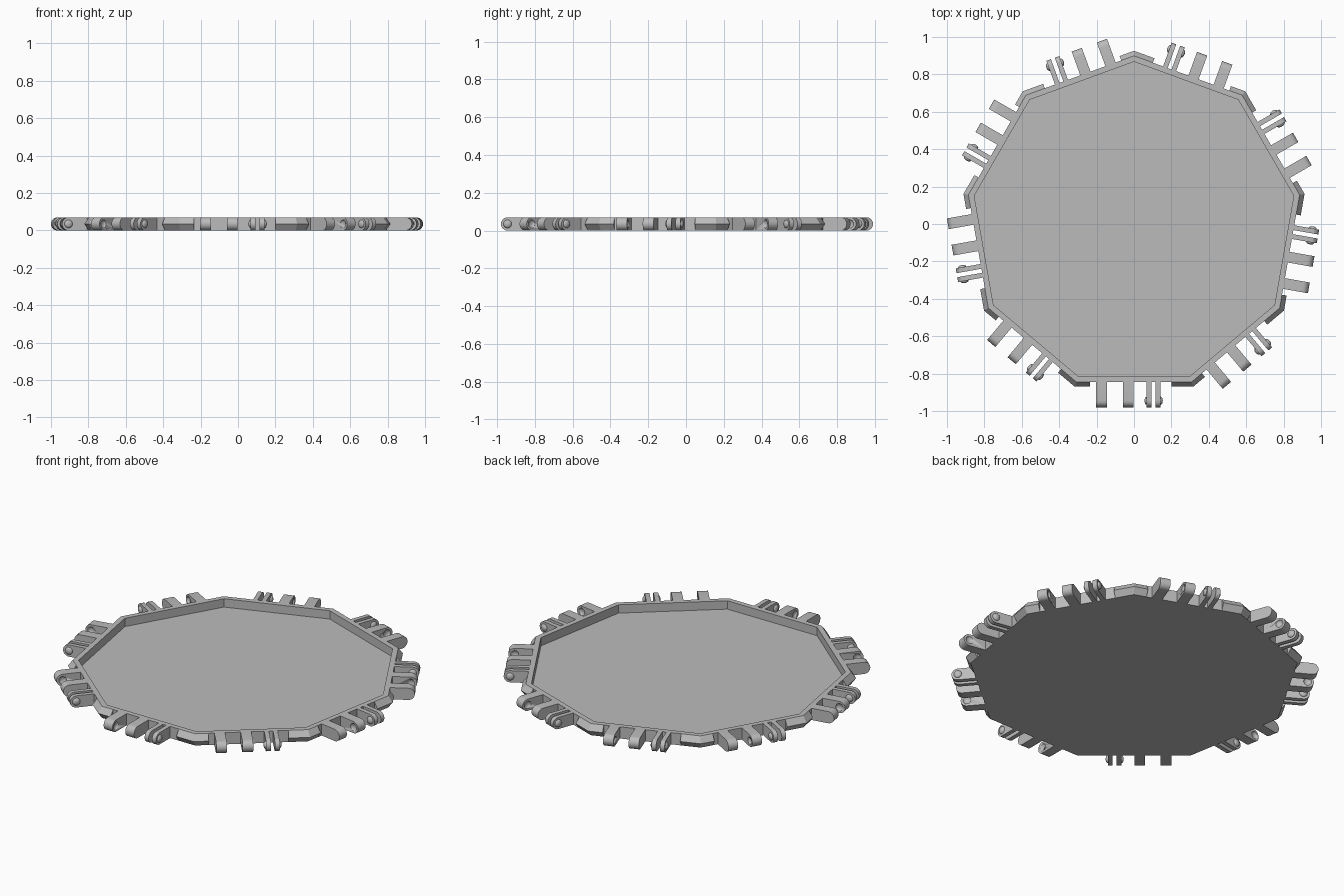
import bpy, bmesh, math
from mathutils import Matrix, Vector

SIDES = 9
STEP = 2 * math.pi / SIDES
HEIGHT = 0.07
MID = HEIGHT / 2
AXIS = 0.945          # hinge axis distance from centre
NOTCH = (-0.235, 0.2)  # recessed stretch of each edge

cube = bpy.data.objects.get("Cube")
if cube:
    bpy.data.objects.remove(cube, do_unlink=True)

grey = bpy.data.materials.new("plain grey")
grey.use_nodes = True
colour = (0.5, 0.5, 0.5, 1)
grey.diffuse_color = colour
grey.node_tree.nodes["Principled BSDF"].inputs["Base Color"].default_value = colour


def finish(bm, name, smooth=False):
    bmesh.ops.recalc_face_normals(bm, faces=bm.faces)
    mesh = bpy.data.meshes.new(name)
    bm.to_mesh(mesh)
    bm.free()
    mesh.materials.append(grey)
    obj = bpy.data.objects.new(name, mesh)
    bpy.context.collection.objects.link(obj)
    if smooth:
        bpy.ops.object.select_all(action='DESELECT')
        obj.select_set(True)
        bpy.context.view_layer.objects.active = obj
        bpy.ops.object.shade_smooth_by_angle(angle=math.radians(35))
    return obj


def turns():
    return [Matrix.Rotation(i * STEP, 4, 'Z') for i in range(SIDES)]


def ring(bm, apothem, z, recess=None):
    """Nine-sided loop, each edge optionally stepped inwards."""
    recess = recess or apothem
    half = apothem * math.tan(STEP / 2)
    a, b = NOTCH
    path = [(-half, apothem), (a, apothem), (a, recess), (b, recess), (b, apothem)]
    return [bm.verts.new(m @ Vector((t, -r, z))) for m in turns() for t, r in path]


# Tray: bevelled outer wall, flat rim and sunken floor
bm = bmesh.new()
rings = [ring(bm, 0.845, 0), ring(bm, 0.87, MID, 0.845), ring(bm, 0.845, HEIGHT),
         ring(bm, 0.815, HEIGHT), ring(bm, 0.815, 0.02)]
for low, high in zip(rings, rings[1:]):
    for i in range(len(low)):
        j = (i + 1) % len(low)
        bm.faces.new((low[i], low[j], high[j], high[i]))
bm.faces.new(rings[0])
bm.faces.new(rings[-1])
bmesh.ops.remove_doubles(bm, verts=bm.verts, dist=0.0001)
finish(bm, "tray")


def add_arm(bm, m, t0, t1):
    """Hinge arm with a half-round outer end."""
    arc = [math.pi / 2 - math.pi * k / 12 for k in range(13)]
    profile = [(AXIS + MID * math.cos(a), MID + MID * math.sin(a)) for a in arc]
    profile += [(0.83, 0), (0.83, HEIGHT)]
    ends = [[bm.verts.new(m @ Vector((t, -r, z))) for r, z in profile] for t in (t0, t1)]
    for end in ends:
        bm.faces.new(end)
    for i in range(len(profile)):
        j = (i + 1) % len(profile)
        bm.faces.new((ends[0][i], ends[0][j], ends[1][j], ends[1][i]))


def add_dome(bm, m, t):
    """Flattened ball on the hinge axis."""
    place = m @ Matrix.Translation((t, -AXIS, MID)) @ Matrix.Diagonal((0.012, 0.022, 0.022, 1))
    bmesh.ops.create_uvsphere(bm, u_segments=16, v_segments=8, radius=1, matrix=place)


def repeat(name, build, spans):
    """One object holding the same pieces on all nine sides."""
    bm = bmesh.new()
    for m in turns():
        for span in spans:
            build(bm, m, *span)
    return finish(bm, name, True)


# Two wide knuckles per side, dimpled on the faces that look at each other
knuckles = repeat("hinge_knuckles", add_arm, [(-0.203, -0.145), (-0.06, -0.002)])
dimples = repeat("dimple_cutters", add_dome, [(-0.145,), (-0.06,)])
dimples.hide_render = True
dimples.hide_set(True)
cut = knuckles.modifiers.new("dimples", 'BOOLEAN')
cut.operation = 'DIFFERENCE'
cut.solver = 'EXACT'
cut.object = dimples

# Pair of thin clip plates per side, with bumps outside
repeat("clip_plates", add_arm, [(0.068, 0.094), (0.116, 0.142)])
repeat("clip_bumps", add_dome, [(0.068,), (0.142,)])
